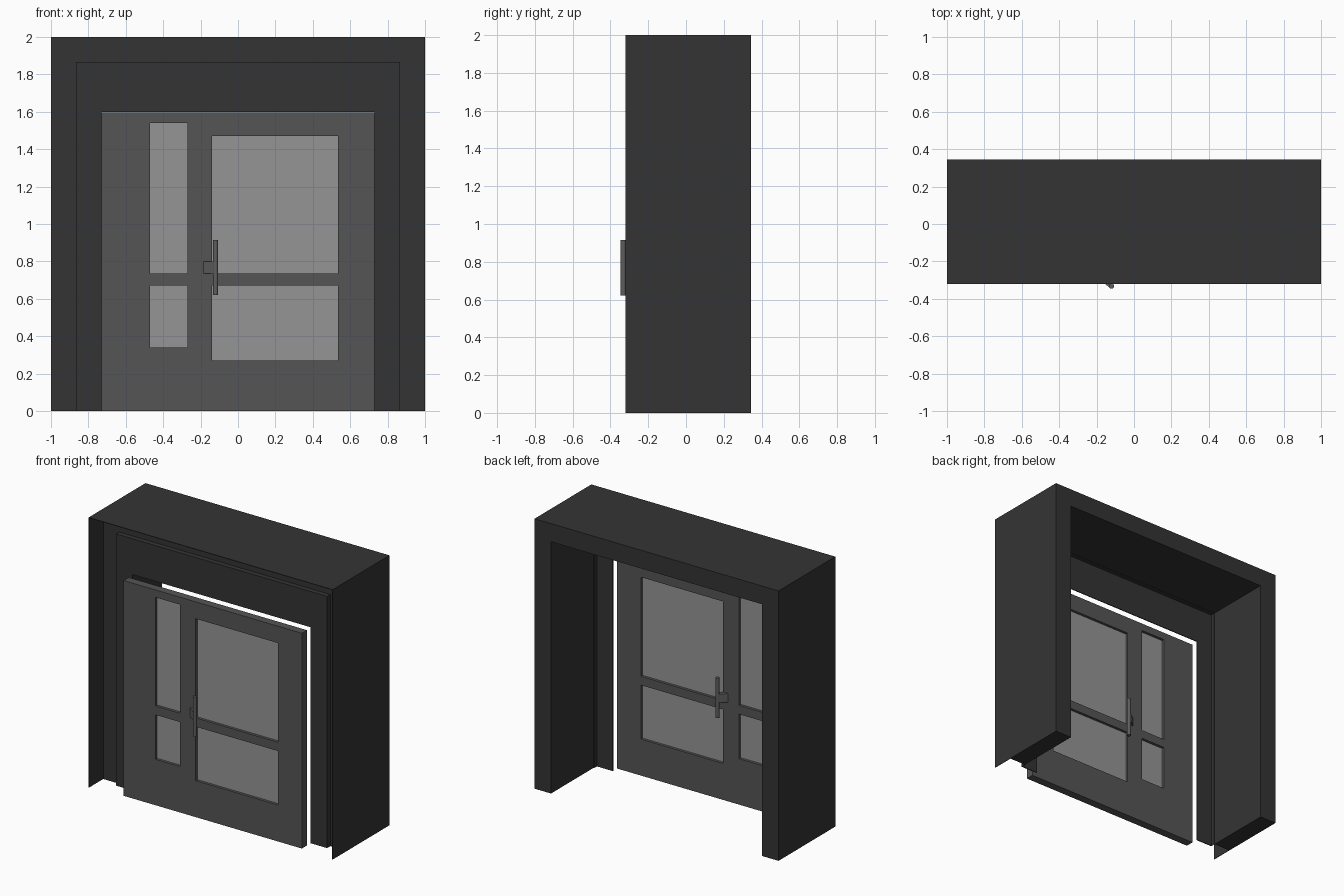
import bpy, bmesh
from math import atan2, hypot
from mathutils import Vector

cube = bpy.data.objects.get("Cube")
if cube:
    bpy.data.objects.remove(cube, do_unlink=True)


def material(name, value):
    m = bpy.data.materials.new(name)
    m.use_nodes = True
    color = (value, value, value, 1)
    m.diffuse_color = color
    m.node_tree.nodes["Principled BSDF"].inputs["Base Color"].default_value = color
    return m


FRAME = material("dark frame grey", 0.034)
DOOR = material("door grey", 0.091)
GLASS = material("pale glass grey", 0.30)
STEEL = material("handle grey", 0.11)


def finish(name, bm, mat):
    bmesh.ops.recalc_face_normals(bm, faces=bm.faces)
    mesh = bpy.data.meshes.new(name)
    bm.to_mesh(mesh)
    bm.free()
    obj = bpy.data.objects.new(name, mesh)
    bpy.context.scene.collection.objects.link(obj)
    obj.data.materials.append(mat)
    return obj


def box(name, x, y, z, mat):
    bm = bmesh.new()
    bmesh.ops.create_cube(bm, size=1)
    for v in bm.verts:
        v.co = Vector([(a + b) / 2 + c * (b - a) for (a, b), c in zip((x, y, z), v.co)])
    return finish(name, bm, mat)


def portal(name, outer, inner, y0, y1, mat):
    """Upside-down U standing on the floor; outer and inner are (half width, height)."""
    (ow, oh), (iw, ih) = outer, inner
    outline = [(-ow, 0), (-ow, oh), (ow, oh), (ow, 0), (iw, 0), (iw, ih), (-iw, ih), (-iw, 0)]
    bm = bmesh.new()
    face = bm.faces.new([bm.verts.new((x, y0, z)) for x, z in outline])
    ext = bmesh.ops.extrude_face_region(bm, geom=[face])
    moved = [g for g in ext["geom"] if isinstance(g, bmesh.types.BMVert)]
    bmesh.ops.translate(bm, verts=moved, vec=(0, y1 - y0, 0))
    return finish(name, bm, mat)


# Deep surround with a thin hood at the front and a raised inner trim
portal("surround", (1, 2), (0.865, 1.865), -0.155, 0.345, FRAME)
portal("front_hood", (1, 2), (0.996, 1.996), -0.32, -0.155, FRAME)
portal("trim_lip", (0.865, 1.865), (0.86, 1.86), -0.185, -0.155, FRAME)
portal("inner_trim", (0.865, 1.865), (0.73, 1.6), -0.192, -0.185, FRAME)

# Door leaf with four window openings
Y0, Y1 = -0.295, -0.235
MID = (Y0 + Y1) / 2
door = box("door_leaf", (-0.73, 0.73), (Y0, Y1), (0, 1.595), DOOR)
windows = {
    "wide_upper": ((-0.14, 0.535), (0.735, 1.47)),
    "wide_lower": ((-0.14, 0.535), (0.27, 0.67)),
    "narrow_upper": ((-0.47, -0.27), (0.735, 1.54)),
    "narrow_lower": ((-0.47, -0.27), (0.34, 0.67)),
}
for name, (x, z) in windows.items():
    cutter = box(name + "_cutter", x, (Y0 - 0.1, Y1 + 0.1), z, DOOR)
    cutter.hide_render = True
    mod = door.modifiers.new(name, 'BOOLEAN')
    mod.operation = 'DIFFERENCE'
    mod.solver = 'EXACT'
    mod.object = cutter
    bpy.context.view_layer.objects.active = door
    bpy.ops.object.modifier_apply(modifier=name)
    bpy.data.objects.remove(cutter, do_unlink=True)
    box(name + "_glass", x, (MID - 0.01, MID + 0.01), z, GLASS)

# Pull bar and slanted bracket on each side of the door
for side, s in (("front", -1), ("back", 1)):
    bm = bmesh.new()
    bmesh.ops.create_cone(bm, cap_ends=True, segments=16, radius1=0.014,
                          radius2=0.014, depth=0.295)
    bar = finish(side + "_handle_bar", bm, STEEL)
    bar.location = (-0.12, MID + s * 0.067, 0.768)
    bpy.ops.object.select_all(action='DESELECT')
    bar.select_set(True)
    bpy.context.view_layer.objects.active = bar
    bpy.ops.object.shade_smooth_by_angle()

    dx, dy = 0.055, s * 0.042
    half = hypot(dx, dy) / 2
    arm = box(side + "_handle_bracket", (-half, half), (-0.014, 0.014),
              (-0.032, 0.032), STEEL)
    arm.location = (-0.12 - dx / 2, MID + s * 0.065 - dy / 2, 0.768)
    arm.rotation_euler.z = atan2(dy, dx)
